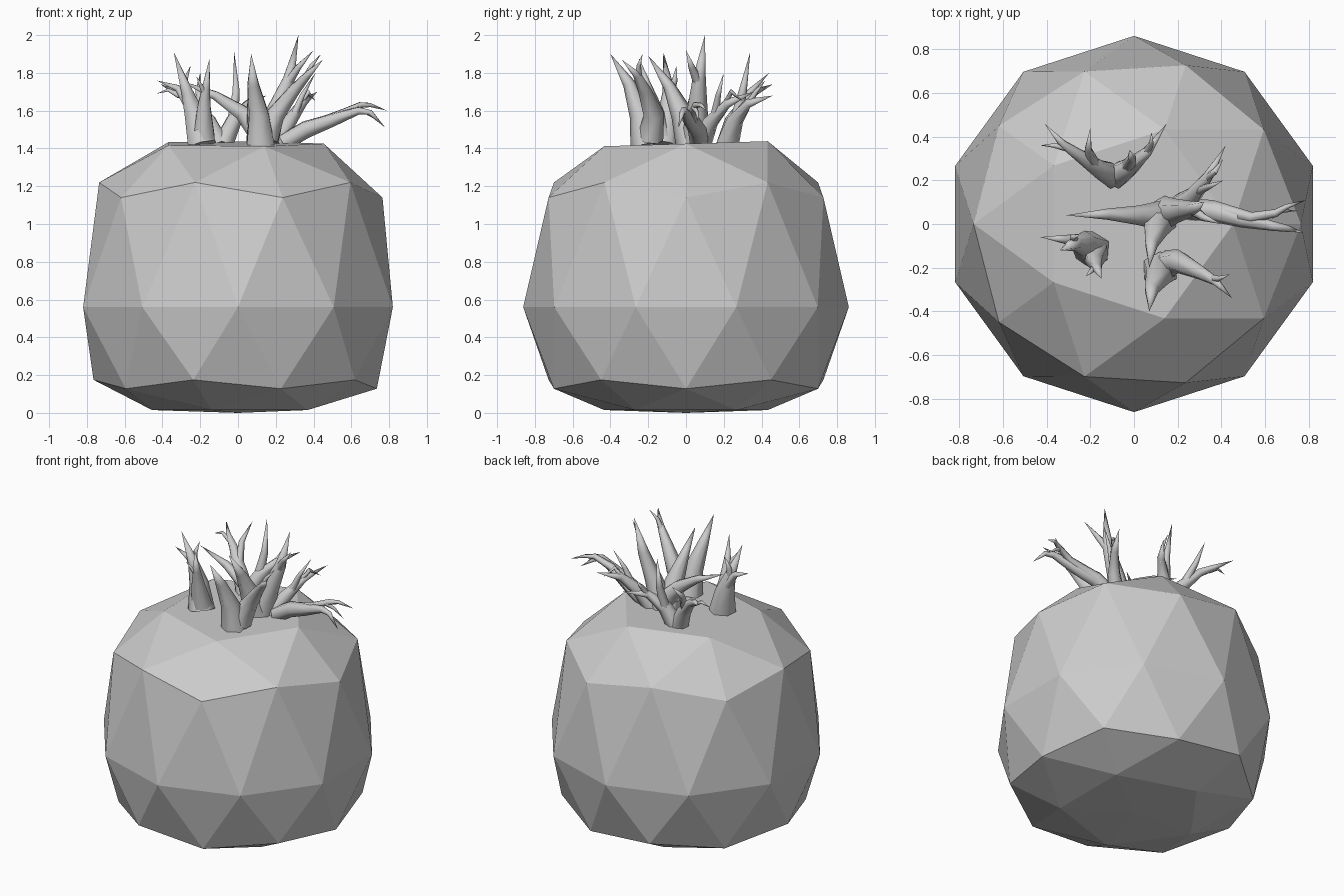
import bpy, bmesh, math
from mathutils import Vector

# body: two-step icosphere, rings squashed into a barrel
bpy.ops.mesh.primitive_ico_sphere_add(subdivisions=2, radius=1)
body = bpy.context.object
body.name = "fruit_body"
RINGS = [  # unit z -> radius, height
    (1.0, 0, 1.425), (0.851, 0.455, 1.425), (0.526, 0.735, 1.22), (0.447, 0.765, 1.14),
    (0.0, 0.862, 0.56),
    (-0.447, 0.765, 0.175), (-0.526, 0.735, 0.128), (-0.851, 0.455, 0.015), (-1.0, 0, 0.0)]
for v in body.data.vertices:
    z, r, h = min(RINGS, key=lambda k: abs(k[0] - v.co.z))
    a = math.atan2(v.co.y, v.co.x)
    tilt = 0.014 * math.sin(a) if z == 0.851 else 0
    v.co = (r * math.cos(a), r * math.sin(a), h + tilt)


def branch(bm, pts, sides=6):
    """Tapered tube through (x, y, z, radius) points, ending in a spike."""
    P = [Vector(p[:3]) for p in pts]
    prev = None
    for i, p in enumerate(P):
        d = (P[min(i + 1, len(P) - 1)] - P[max(i - 1, 0)]).normalized()
        if i == len(P) - 1:
            tip = bm.verts.new(p)
            for k in range(sides):
                bm.faces.new((prev[k], prev[(k + 1) % sides], tip))
            return
        u = (Vector((0, 1, 0.1)) - d * d.dot(Vector((0, 1, 0.1)))).normalized()
        w = d.cross(u)
        ring = [bm.verts.new(p + pts[i][3] * (u * math.cos(t) + w * math.sin(t)))
                for t in (2 * math.pi * k / sides for k in range(sides))]
        if prev is None:
            bm.faces.new(ring[::-1])
        else:
            for k in range(sides):
                j = (k + 1) % sides
                bm.faces.new((prev[k], prev[j], ring[j], ring[k]))
        prev = ring


def sprout(name, branches):
    bm = bmesh.new()
    for b in branches:
        branch(bm, b)
    me = bpy.data.meshes.new(name)
    bm.to_mesh(me)
    bm.free()
    ob = bpy.data.objects.new(name, me)
    bpy.context.collection.objects.link(ob)
    bpy.ops.object.select_all(action='DESELECT')
    ob.select_set(True)
    bpy.context.view_layer.objects.active = ob
    bpy.ops.object.shade_smooth_by_angle(angle=math.radians(65))


# left sprout
sprout("left_sprout", [
    [(-.19, -.12, 1.42, .085), (-.23, -.09, 1.58, .06), (-.27, -.09, 1.7, .035), (-.34, -.12, 1.91, 0)],
    [(-.25, -.08, 1.62, .035), (-.32, -.07, 1.72, .02), (-.43, -.06, 1.76, 0)],
    [(-.27, -.09, 1.68, .028), (-.28, -.06, 1.76, .015), (-.25, -.05, 1.84, 0)],
    [(-.18, -.13, 1.46, .065), (-.18, -.17, 1.62, .04), (-.17, -.2, 1.72, .024), (-.15, -.25, 1.88, 0)],
    [(-.17, -.19, 1.68, .02), (-.2, -.22, 1.74, .01), (-.22, -.24, 1.78, 0)]])
# back sprout with two spreading arms
sprout("back_sprout", [
    [(-.1, .22, 1.42, .06), (-.16, .25, 1.55, .045), (-.26, .32, 1.66, .028), (-.33, .37, 1.7, .018), (-.41, .46, 1.74, 0)],
    [(-.31, .35, 1.68, .018), (-.37, .36, 1.71, .01), (-.43, .36, 1.69, 0)],
    [(-.18, .27, 1.58, .028), (-.21, .34, 1.7, .018), (-.2, .44, 1.8, 0)],
    [(-.08, .22, 1.42, .06), (-.02, .26, 1.55, .045), (.06, .33, 1.64, .025), (.15, .46, 1.68, 0)],
    [(-.03, .26, 1.53, .035), (-.01, .3, 1.7, .022), (-.02, .34, 1.91, 0)],
    [(.05, .32, 1.62, .02), (.08, .37, 1.7, .012), (.08, .42, 1.76, 0)]])
# central sprout
sprout("centre_sprout", [
    [(.12, .03, 1.42, .085), (.1, -.02, 1.58, .06), (.08, -.09, 1.73, .032), (.07, -.2, 1.89, 0)],
    [(.13, .04, 1.46, .07), (.02, .04, 1.59, .045), (-.12, .045, 1.68, .026), (-.31, .04, 1.76, 0)],
    [(.14, .05, 1.42, .08), (.2, .06, 1.6, .055), (.27, .07, 1.77, .035), (.32, .1, 2.0, 0)],
    [(.26, .07, 1.74, .03), (.32, .03, 1.83, .018), (.4, .0, 1.92, 0)],
    [(.2, .08, 1.42, .055), (.27, .13, 1.54, .042), (.34, .22, 1.64, .026), (.42, .36, 1.7, 0)],
    [(.32, .2, 1.62, .02), (.37, .24, 1.7, .014), (.41, .3, 1.65, 0)],
    [(.29, .15, 1.56, .025), (.34, .17, 1.68, .015), (.41, .2, 1.8, 0)]])
# right sprout leaning low over the side
sprout("right_sprout", [
    [(.24, .07, 1.43, .05), (.36, .06, 1.5, .05), (.5, .02, 1.55, .038), (.64, -.01, 1.6, .022), (.7, -.02, 1.59, .016), (.78, -.04, 1.51, 0)],
    [(.36, .07, 1.5, .04), (.54, .03, 1.58, .025), (.65, .05, 1.63, .018), (.7, .08, 1.63, .012), (.79, .11, 1.6, 0)],
    [(.63, .04, 1.62, .016), (.68, .06, 1.59, .01), (.75, .06, 1.54, 0)]])
# front sprout
sprout("front_sprout", [
    [(.12, -.21, 1.42, .085), (.11, -.24, 1.58, .06), (.08, -.3, 1.74, .034), (.07, -.4, 1.9, 0)],
    [(.15, -.19, 1.45, .07), (.2, -.17, 1.58, .055), (.3, -.22, 1.71, .035), (.37, -.26, 1.79, .022), (.45, -.34, 1.87, 0)],
    [(.35, -.25, 1.76, .02), (.39, -.25, 1.84, .012), (.44, -.23, 1.9, 0)]])
